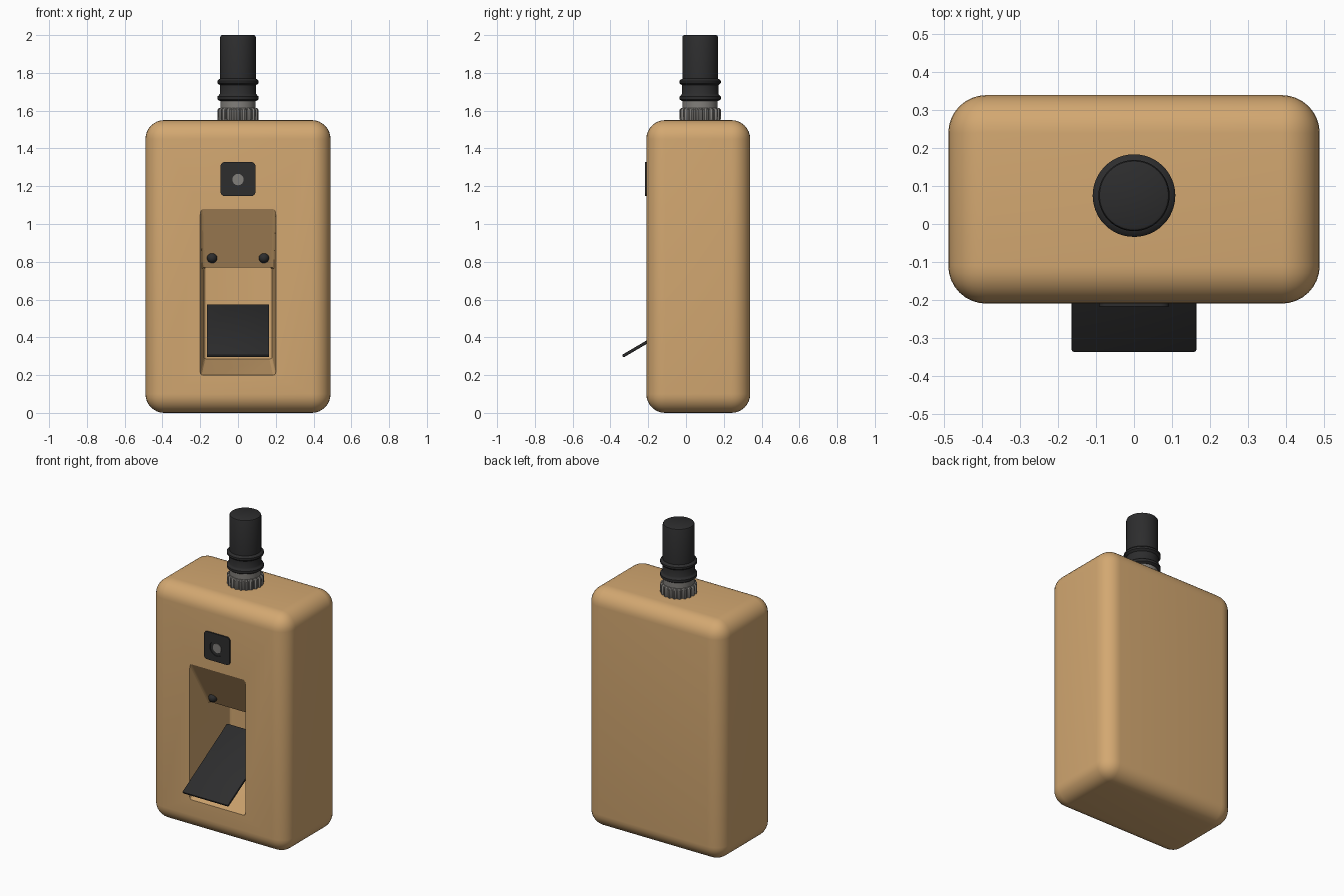
import bpy, bmesh, math
from mathutils import Matrix

if "Cube" in bpy.data.objects:
    bpy.data.objects.remove(bpy.data.objects["Cube"])


def material(name, r, g, b):
    m = bpy.data.materials.new(name)
    m.diffuse_color = (r, g, b, 1)
    m.use_nodes = True
    m.node_tree.nodes["Principled BSDF"].inputs["Base Color"].default_value = m.diffuse_color
    return m


TAN = material("tan plastic", 0.65, 0.39, 0.165)
BLACK = material("black rubber", 0.026, 0.026, 0.027)
GREY = material("grey metal", 0.22, 0.21, 0.195)


def finish(name, bm, mat, smooth=True):
    bmesh.ops.recalc_face_normals(bm, faces=bm.faces[:])
    me = bpy.data.meshes.new(name)
    bm.to_mesh(me)
    bm.free()
    ob = bpy.data.objects.new(name, me)
    bpy.context.collection.objects.link(ob)
    me.materials.append(mat)
    if smooth:
        shade(ob)
    return ob


def shade(ob):
    bpy.ops.object.select_all(action='DESELECT')
    ob.select_set(True)
    bpy.context.view_layer.objects.active = ob
    bpy.ops.object.shade_smooth_by_angle(angle=math.radians(35))


def box(name, size, loc, mat, bevel=0.0, segs=3, axis=None, rot=0.0):
    """Box with rounded edges; axis limits the rounding to edges along that axis."""
    bm = bmesh.new()
    bmesh.ops.create_cube(bm, size=1)
    bmesh.ops.scale(bm, vec=size, verts=bm.verts[:])
    edges = [e for e in bm.edges if axis is None or
             abs((e.verts[0].co - e.verts[1].co).normalized()[axis]) > 0.9]
    if bevel:
        bmesh.ops.bevel(bm, geom=edges, offset=bevel, segments=segs, profile=0.5, affect='EDGES')
    bm.transform(Matrix.Translation(loc) @ Matrix.Rotation(rot, 4, 'X'))
    return finish(name, bm, mat)


def disc(name, r, y0, y1, x, z, mat, segs=32):
    """Cylinder along y."""
    bm = bmesh.new()
    bmesh.ops.create_cone(bm, cap_ends=True, segments=segs, radius1=r, radius2=r, depth=y1 - y0)
    bm.transform(Matrix.Translation((x, (y0 + y1) / 2, z)) @ Matrix.Rotation(math.pi / 2, 4, 'X'))
    return finish(name, bm, mat)


def lathe(name, profile, mat, segs=48, radius_fn=None):
    """Turn (radius, z) points round the aerial axis."""
    bm = bmesh.new()
    rings = []
    for r, z in profile:
        ring = []
        for i in range(segs):
            a = 2 * math.pi * i / segs
            rr = radius_fn(r, i) if radius_fn else r
            ring.append(bm.verts.new((rr * math.cos(a), AERIAL_Y + rr * math.sin(a), z)))
        rings.append(ring)
    for p, q in zip(rings, rings[1:]):
        for i in range(segs):
            j = (i + 1) % segs
            bm.faces.new((p[i], p[j], q[j], q[i]))
    bm.faces.new(rings[0])
    bm.faces.new(rings[-1])
    return finish(name, bm, mat)


def cut(ob, cutter):
    mod = ob.modifiers.new("cut", 'BOOLEAN')
    mod.operation = 'DIFFERENCE'
    mod.solver = 'EXACT'
    mod.object = cutter
    bpy.context.view_layer.objects.active = ob
    bpy.ops.object.modifier_apply(modifier=mod.name)
    bpy.data.objects.remove(cutter, do_unlink=True)
    shade(ob)


AERIAL_Y = 0.075

# Rounded case
case = box("case", (0.98, 0.55, 1.55), (0, 0.065, 0.775), TAN, bevel=0.1, segs=8)

# Recess cutter: side profile (y, z) with walls narrowing towards the back
profile = [(-0.3, 0.2), (-0.21, 0.2), (0.18, 0.285), (0.18, 0.77),
           (-0.03, 0.77), (-0.21, 1.08), (-0.3, 1.08)]
bm = bmesh.new()
sides = []
for s in (-1, 1):
    sides.append([bm.verts.new((s * (0.2 - 0.05 * (y + 0.21)), y, z)) for y, z in profile])
bm.faces.new(sides[0])
bm.faces.new(sides[1])
for i in range(len(profile)):
    j = (i + 1) % len(profile)
    bm.faces.new((sides[0][i], sides[0][j], sides[1][j], sides[1][i]))
bmesh.ops.recalc_face_normals(bm, faces=bm.faces[:])
loop = [e for e in bm.edges if e.verts[0].co.x * e.verts[1].co.x > 0]
bmesh.ops.bevel(bm, geom=loop, offset=0.015, segments=3, profile=0.5, affect='EDGES')
recess = finish("recess_cutter", bm, TAN, smooth=False)
recess.hide_render = True
cut(case, recess)

# Tilted flap hanging out of the recess
box("flap", (0.33, 0.535, 0.016), (0, -0.105, 0.435), BLACK, bevel=0.006, segs=2,
    rot=math.atan2(0.27, 0.46))

# Two round studs on the sloping recess roof
for side, s in (("left", -1), ("right", 1)):
    bm = bmesh.new()
    bmesh.ops.create_uvsphere(bm, u_segments=24, v_segments=12, radius=0.027)
    bm.transform(Matrix.Translation((s * 0.137, -0.062, 0.82)))
    finish(side + "_stud", bm, BLACK)

# Camera window: plate with a hole, dark well and grey lens
plate = box("lens_plate", (0.185, 0.03, 0.18), (0, -0.203, 1.238), BLACK, bevel=0.022, segs=4, axis=1)
hole = disc("lens_hole_cutter", 0.05, -0.3, -0.1, 0, 1.235, BLACK)
hole.hide_render = True
cut(plate, hole)
disc("lens_well", 0.052, -0.2125, -0.19, 0, 1.235, BLACK)
disc("lens", 0.03, -0.2155, -0.19, 0, 1.235, GREY)

# Aerial: knurled nut, metal collar, rubber sleeve with two ribs
lathe("aerial_nut", [(0.104, 1.54), (0.109, 1.555), (0.109, 1.605), (0.1, 1.615)], GREY, segs=80,
      radius_fn=lambda r, i: r if i % 4 < 2 else r - 0.009)
lathe("aerial_collar", [(0.093, 1.6), (0.093, 1.656)], GREY)
lathe("aerial_sleeve", [(0.09, 1.65), (0.1, 1.653), (0.109, 1.66), (0.109, 1.675), (0.1, 1.683),
                        (0.096, 1.69), (0.096, 1.735), (0.103, 1.74), (0.109, 1.746), (0.109, 1.758),
                        (0.103, 1.765), (0.094, 1.769), (0.094, 1.99), (0.091, 1.997), (0.085, 2.0)],
      BLACK)
